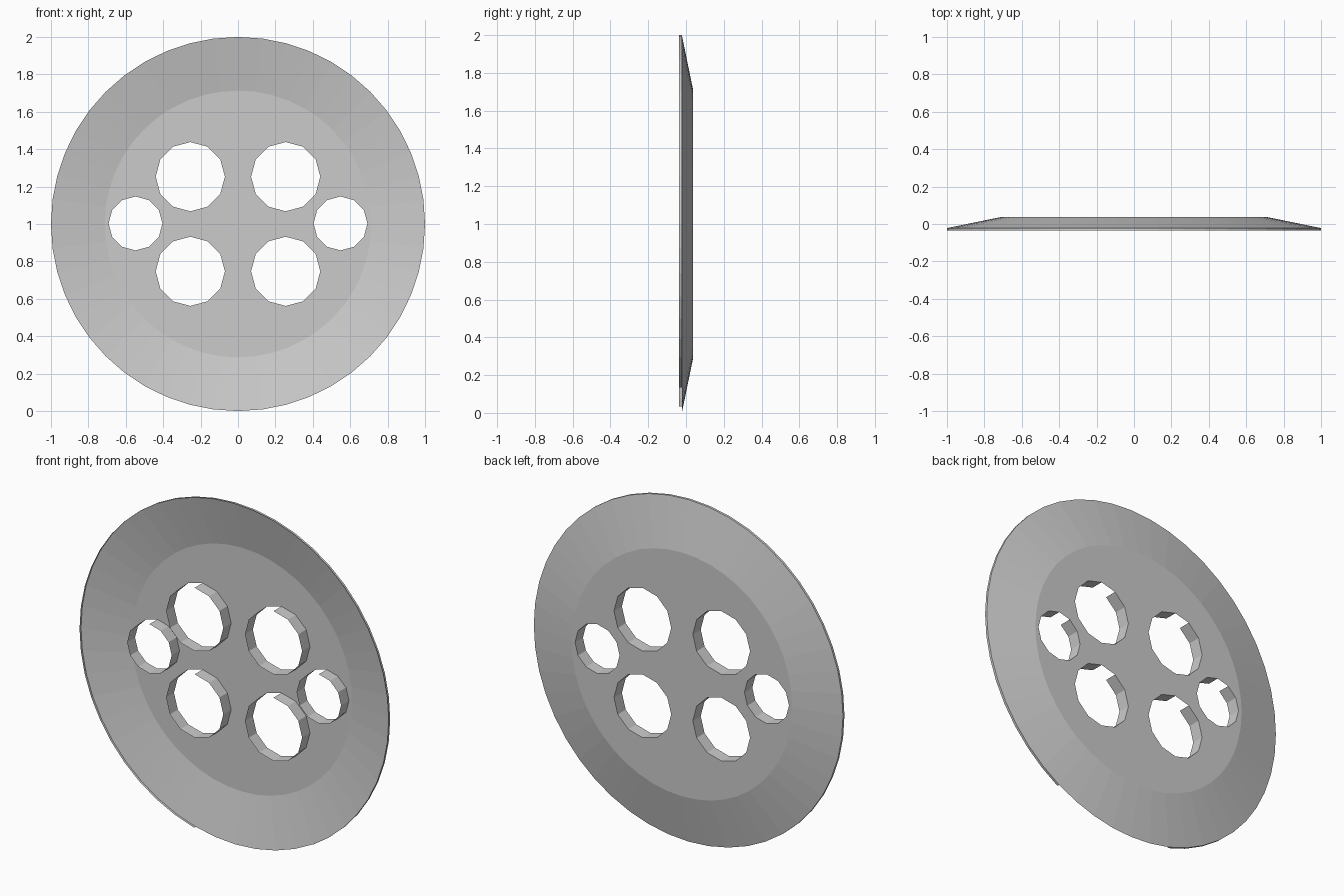
import bpy, bmesh
from math import sin, cos, pi

if "Cube" in bpy.data.objects:
    bpy.data.objects.remove(bpy.data.objects["Cube"])

SIDES = 48
BACK, MID, FRONT = 0.037, -0.022, -0.036


def ring(bm, cx, cz, r, y, n):
    return [bm.verts.new((cx + r * cos(2 * pi * i / n), y,
                          cz + r * sin(2 * pi * i / n))) for i in range(n)]


def loop_edges(bm, vs):
    return [bm.edges.new((vs[i - 1], vs[i])) for i in range(len(vs))]


def bridge(bm, a, b, skip=()):
    n = len(a)
    for i in range(n):
        if i not in skip:
            j = (i + 1) % n
            bm.faces.new((a[i], a[j], b[j], b[i]))


def finish(bm, name):
    mesh = bpy.data.meshes.new(name)
    bm.to_mesh(mesh)
    bm.free()
    obj = bpy.data.objects.new(name, mesh)
    bpy.context.scene.collection.objects.link(obj)
    return obj


# hole layout: four large, two small
holes = [(sx * 0.255, 1 + sz * 0.253, 0.185) for sx in (-1, 1) for sz in (-1, 1)]
holes += [(sx * 0.548, 1.003, 0.144) for sx in (-1, 1)]

# dished shell: flat pierced centre, sloping border
bm = bmesh.new()
inner = ring(bm, 0, 1, 0.713, BACK, SIDES)
edges = loop_edges(bm, inner)
rims = []
for cx, cz, r in holes:
    rim = ring(bm, cx, cz, r, BACK, 12)
    rims.append(rim)
    edges += loop_edges(bm, rim)
bmesh.ops.triangle_fill(bm, use_beauty=True, use_dissolve=False, edges=edges,
                        normal=(0, 1, 0))
outer = ring(bm, 0, 1, 1.0, MID, SIDES)
bridge(bm, inner, outer)

# edge lip, open along part of the bottom
lip = ring(bm, 0, 1, 1.0, FRONT, SIDES)
bridge(bm, outer, lip, skip=range(34, 40))

# hole walls reaching towards the front, each with one open side
for (cx, cz, r), rim in zip(holes, rims):
    bridge(bm, rim, ring(bm, cx, cz, r, FRONT, 12), skip=(3,))

bmesh.ops.recalc_face_normals(bm, faces=bm.faces[:])
finish(bm, "pierced_disc")
